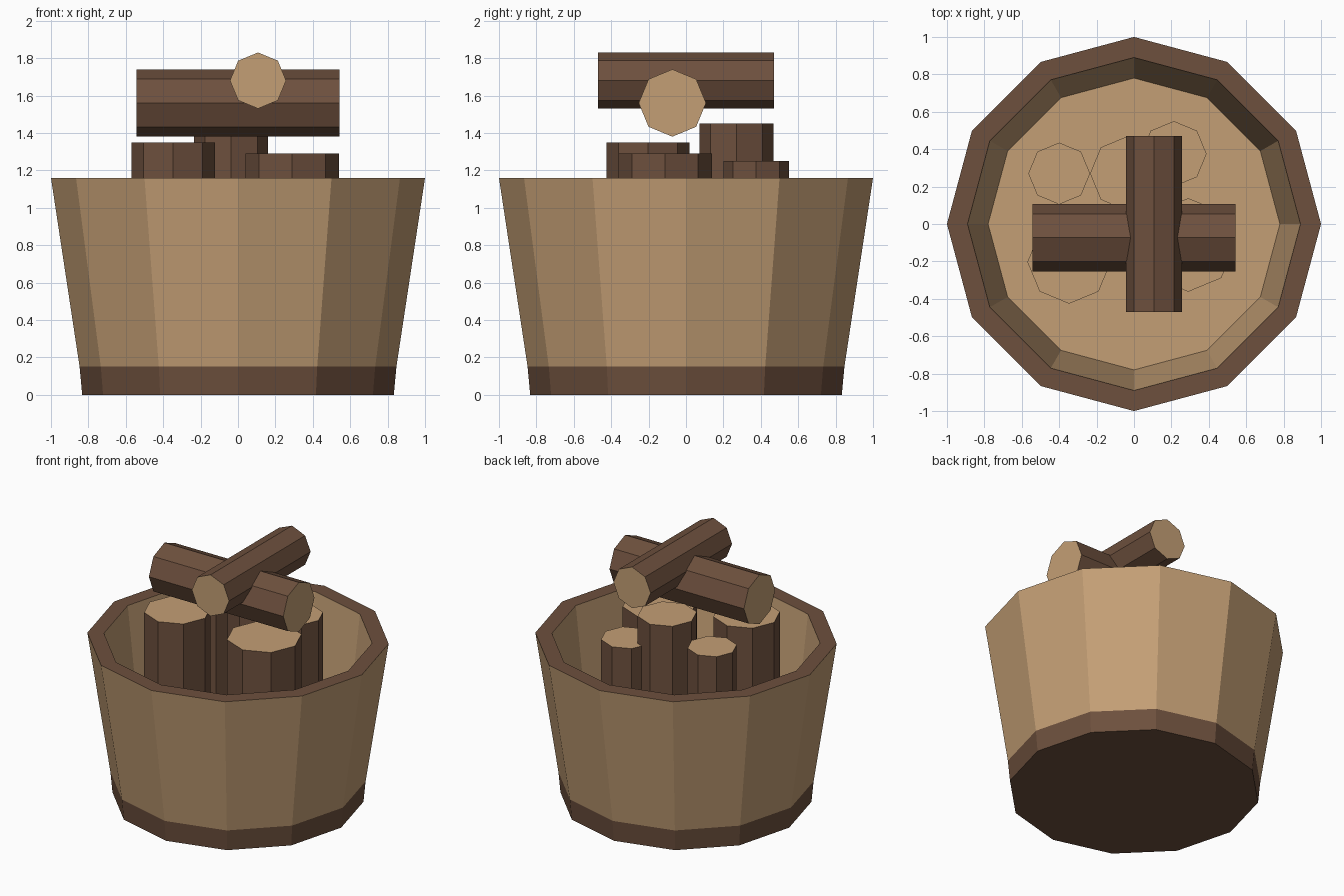
import bpy, bmesh, math
from mathutils import Matrix

if "Cube" in bpy.data.objects:
    bpy.data.objects.remove(bpy.data.objects["Cube"])


def material(name, rgb):
    m = bpy.data.materials.new(name)
    m.diffuse_color = (*rgb, 1)
    m.use_nodes = True
    m.node_tree.nodes["Principled BSDF"].inputs["Base Color"].default_value = m.diffuse_color
    return m


TAN = material("pale_wood", (0.55, 0.345, 0.178))
BROWN = material("dark_bark", (0.153, 0.080, 0.047))


def add_object(name, bm):
    mesh = bpy.data.meshes.new(name)
    bm.to_mesh(mesh)
    bm.free()
    mesh.materials.append(TAN)
    mesh.materials.append(BROWN)
    ob = bpy.data.objects.new(name, mesh)
    bpy.context.collection.objects.link(ob)
    return ob


def tub(name, profile, sides=12):
    """Skin rings from (radius, z, material of the strip leading to it)."""
    bm = bmesh.new()
    rings = []
    for r, z, _ in profile:
        rings.append([bm.verts.new((r * math.cos(2 * math.pi * i / sides),
                                    r * math.sin(2 * math.pi * i / sides), z))
                      for i in range(sides)])
    for k in range(1, len(rings)):
        a, b = rings[k - 1], rings[k]
        for i in range(sides):
            j = (i + 1) % sides
            f = bm.faces.new((a[i], a[j], b[j], b[i]))
            f.material_index = profile[k][2]
    bm.faces.new(rings[0][::-1]).material_index = 1   # dark underside
    bm.faces.new(rings[-1]).material_index = 0        # pale inner floor
    bmesh.ops.recalc_face_normals(bm, faces=bm.faces)
    return add_object(name, bm)


def log(name, centre, radius, length, axis="Z"):
    """Eight-sided log with bark sides and pale cut ends."""
    turn = {"X": Matrix.Rotation(math.pi / 2, 4, "Y"),
            "Y": Matrix.Rotation(math.pi / 2, 4, "X"),
            "Z": Matrix.Identity(4)}[axis]
    bm = bmesh.new()
    bmesh.ops.create_cone(bm, cap_ends=True, segments=8, radius1=radius,
                          radius2=radius, depth=length,
                          matrix=Matrix.Translation(centre) @ turn)
    for f in bm.faces:
        f.material_index = 0 if len(f.verts) == 8 else 1
    return add_object(name, bm)


# Tub: dark base band, pale wall, dark rim, pale inside
FLOOR = 0.15
tub("tub", [(0.833, 0, 1), (0.847, 0.15, 1), (1.0, 1.16, 0),
            (0.89, 1.16, 1), (0.78, FLOOR, 0)])

# Standing logs: x, y, radius, top height
standing = [(-0.40, 0.27, 0.165, 1.31),
            (-0.037, 0.27, 0.198, 1.45),
            (0.213, 0.375, 0.175, 1.25),
            (0.29, -0.112, 0.25, 1.29),
            (-0.347, -0.203, 0.223, 1.35)]
for n, (x, y, r, top) in enumerate(standing, 1):
    log(f"standing_log_{n}", (x, y, (top + FLOOR) / 2), r, top - FLOOR)

# Two crossed logs lying on top
log("lower_cross_log", (0, -0.073, 1.56), 0.18, 1.085, "X")
log("upper_cross_log", (0.107, 0, 1.68), 0.15, 0.94, "Y")
